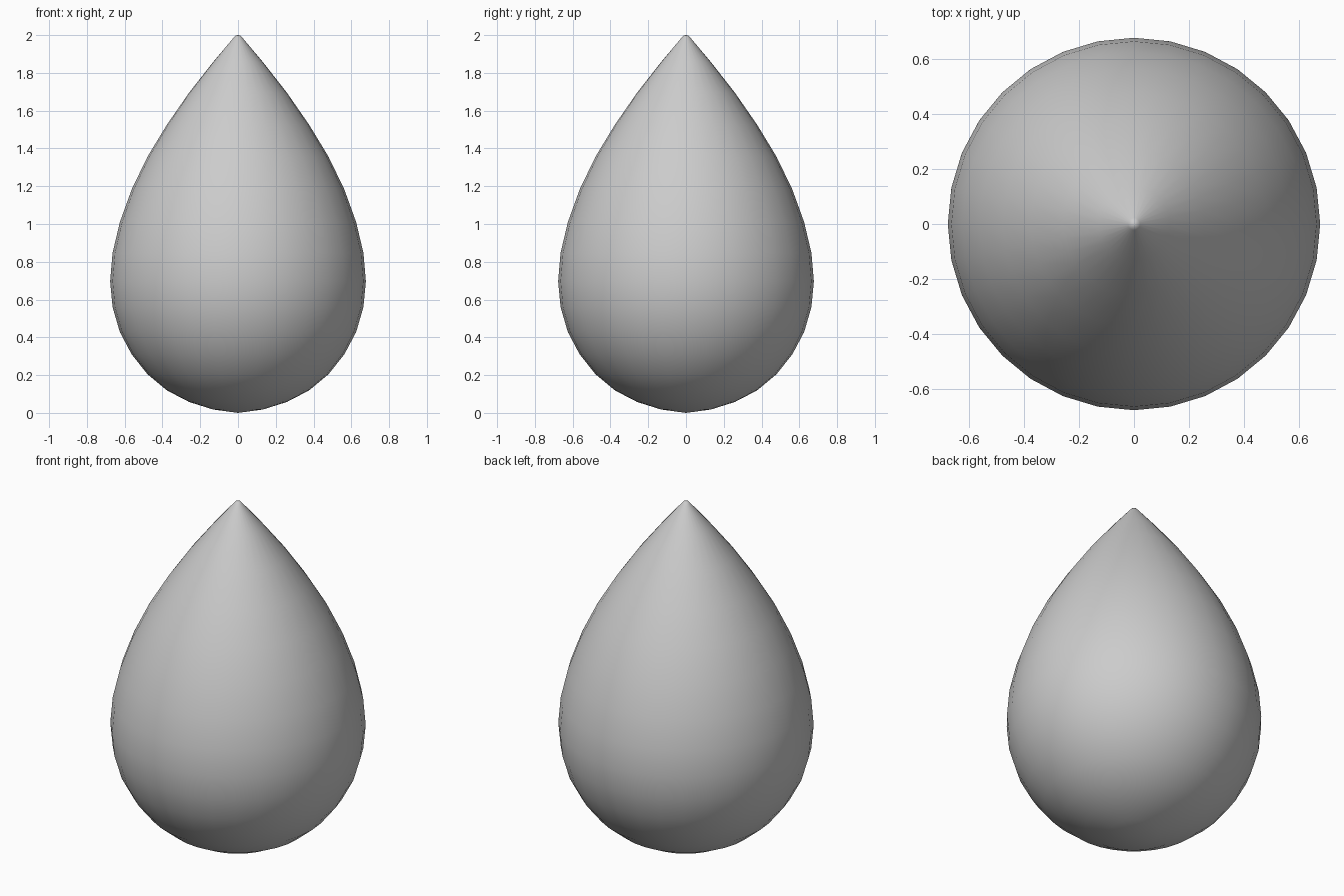
import bpy, bmesh, math

if "Cube" in bpy.data.objects:
    bpy.data.objects.remove(bpy.data.objects["Cube"])

SEGMENTS = 32
MAX_R = 0.677

# Heights of the sphere-like rings, bottom to top
heights = [0.018, 0.058, 0.119, 0.204, 0.31, 0.428, 0.56, 0.697,
           0.847, 1.01, 1.183, 1.357, 1.526, 1.695, 1.857]
profile = [(MAX_R * math.sin(math.pi * (i + 1) / 16), z) for i, z in enumerate(heights)]
# Small blunt tip
profile += [(0.022, 1.988), (0.012, 1.998)]

# Teardrop body, revolved around z
bm = bmesh.new()
rings = []
for r, z in profile:
    rings.append([bm.verts.new((r * math.cos(2 * math.pi * k / SEGMENTS),
                                r * math.sin(2 * math.pi * k / SEGMENTS), z))
                  for k in range(SEGMENTS)])
bottom = bm.verts.new((0, 0, 0))
top = bm.verts.new((0, 0, 2))
for k in range(SEGMENTS):
    n = (k + 1) % SEGMENTS
    for a, b in zip(rings, rings[1:]):
        bm.faces.new((a[k], a[n], b[n], b[k]))
    bm.faces.new((bottom, rings[0][n], rings[0][k]))
    bm.faces.new((top, rings[-1][k], rings[-1][n]))
bmesh.ops.recalc_face_normals(bm, faces=bm.faces)
for f in bm.faces:
    f.smooth = True

mesh = bpy.data.meshes.new("teardrop")
bm.to_mesh(mesh)
bm.free()
drop = bpy.data.objects.new("teardrop", mesh)
bpy.context.collection.objects.link(drop)
